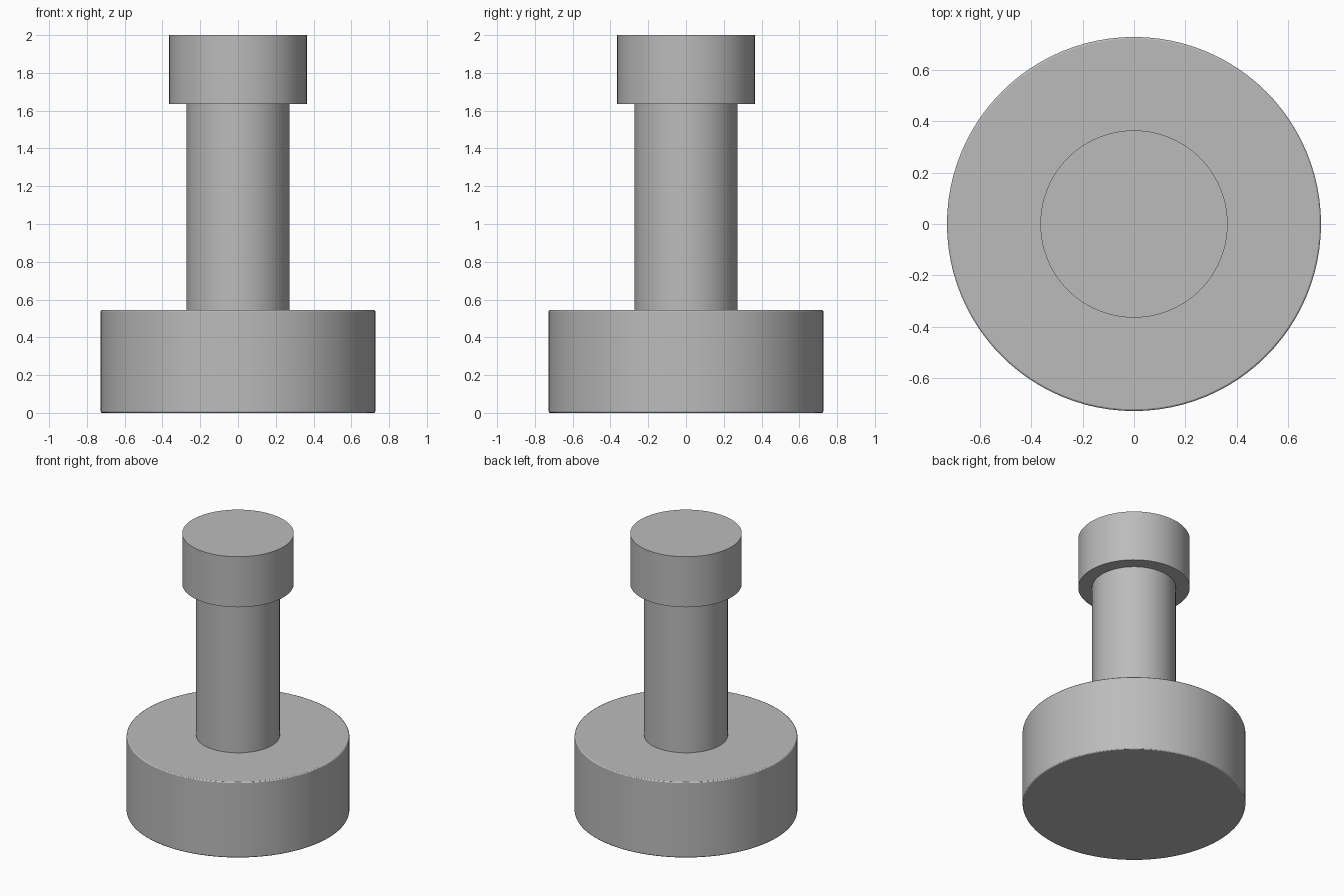
import bpy
import math

cube = bpy.data.objects.get("Cube")
if cube:
    bpy.data.objects.remove(cube, do_unlink=True)

# Plain grey metal
grey = bpy.data.materials.new("grey_metal")
grey.use_nodes = True
colour = (0.5, 0.5, 0.5, 1)
grey.diffuse_color = colour
grey.node_tree.nodes["Principled BSDF"].inputs["Base Color"].default_value = colour


def disc(name, radius, bottom, top, edge=0):
    """Upright cylinder between two heights, with an optional softened rim."""
    bpy.ops.mesh.primitive_cylinder_add(
        vertices=96, radius=radius, depth=top - bottom,
        location=(0, 0, (bottom + top) / 2))
    part = bpy.context.object
    part.name = name
    part.data.materials.append(grey)
    if edge:
        bevel = part.modifiers.new("soft_rim", "BEVEL")
        bevel.width = edge
        bevel.segments = 2
        bevel.limit_method = "ANGLE"
        bevel.angle_limit = math.radians(40)
    bpy.ops.object.shade_smooth_by_angle(angle=math.radians(30))
    return part


# Wide foot, slim shaft and cap, stacked on one axis
disc("base", 0.727, 0, 0.545, edge=0.007)
disc("shaft", 0.273, 0.545, 1.636)
disc("head", 0.364, 1.636, 2)
